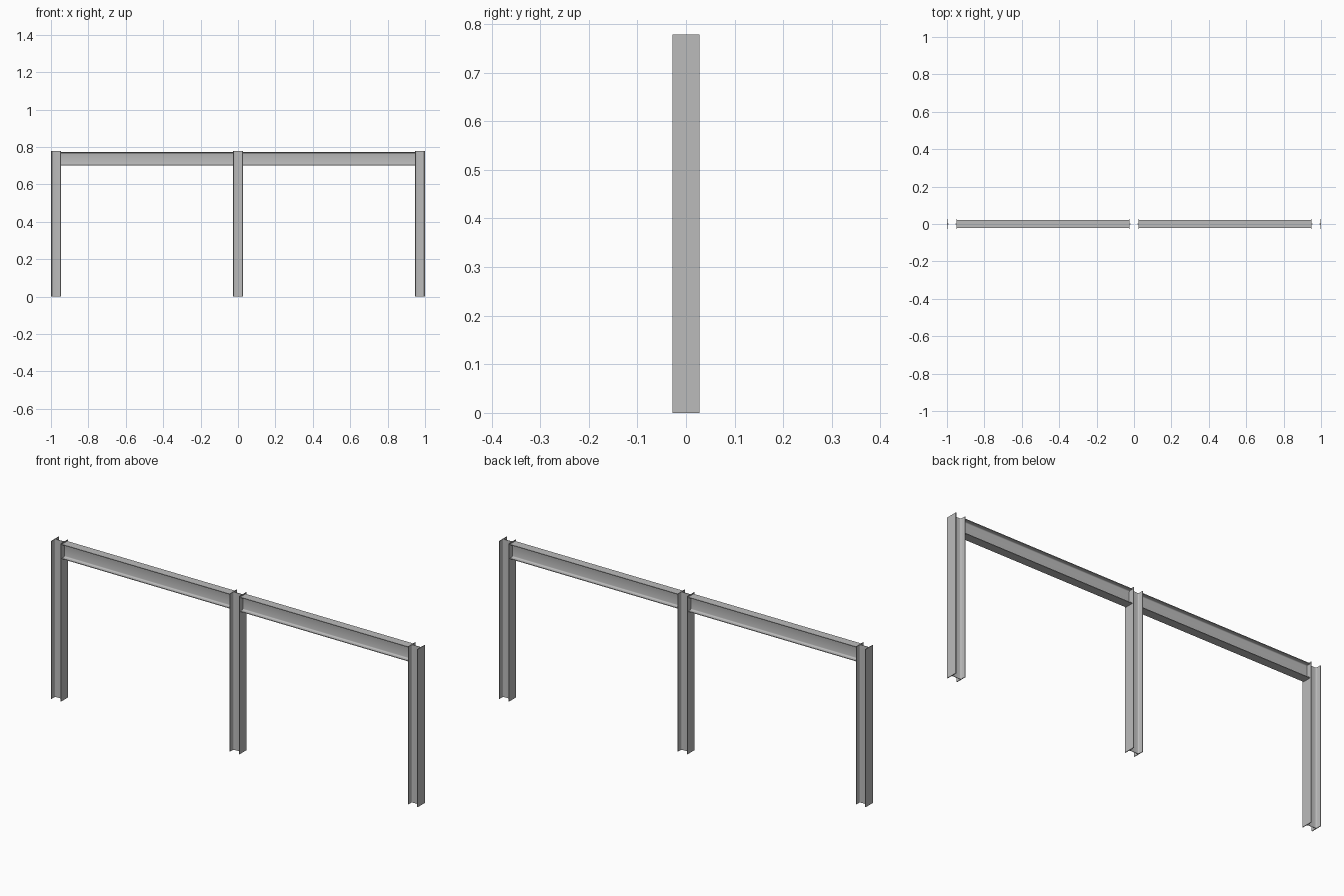
import bpy, bmesh, math
from mathutils import Matrix, Vector

cube = bpy.data.objects.get("Cube")
if cube:
    bpy.data.objects.remove(cube)

steel = bpy.data.materials.new("grey steel")
steel.use_nodes = True
colour = (0.5, 0.5, 0.5, 1)
steel.diffuse_color = colour
steel.node_tree.nodes["Principled BSDF"].inputs["Base Color"].default_value = colour


def i_profile(depth, width, flange, web, radius, steps=3):
    """Outline of an I section: depth along x, width along y, rounded roots."""
    quarter = [(depth / 2, 0), (depth / 2, width / 2), (depth / 2 - flange, width / 2)]
    cx, cy = depth / 2 - flange - radius, web / 2 + radius
    for i in range(steps + 1):
        a = math.pi / 2 * i / steps
        quarter.append((cx + radius * math.cos(a), cy - radius * math.sin(a)))
    quarter = quarter[1:]
    half = quarter + [(-x, y) for x, y in reversed(quarter)]
    return half + [(-x, -y) for x, y in half]


def rolled_section(name, profile, length, matrix):
    """Extrude a profile along local z and place it."""
    bm = bmesh.new()
    face = bm.faces.new([bm.verts.new((x, y, 0)) for x, y in profile])
    extruded = bmesh.ops.extrude_face_region(bm, geom=[face])
    top = [v for v in extruded["geom"] if isinstance(v, bmesh.types.BMVert)]
    bmesh.ops.translate(bm, verts=top, vec=Vector((0, 0, length)))
    bmesh.ops.recalc_face_normals(bm, faces=bm.faces)
    mesh = bpy.data.meshes.new(name)
    bm.to_mesh(mesh)
    bm.free()
    mesh.materials.append(steel)
    obj = bpy.data.objects.new(name, mesh)
    bpy.context.collection.objects.link(obj)
    obj.matrix_world = matrix
    bpy.ops.object.select_all(action="DESELECT")
    obj.select_set(True)
    bpy.context.view_layer.objects.active = obj
    bpy.ops.object.shade_smooth_by_angle(angle=math.radians(40))


COL_DEPTH, COL_WIDTH, COL_HEIGHT = 0.054, 0.056, 0.778
BEAM_DEPTH, BEAM_WIDTH, BEAM_MID = 0.072, 0.042, 0.737
SPACING = 1 - COL_DEPTH / 2

# Columns, flanges facing along x
column = i_profile(COL_DEPTH, COL_WIDTH, 0.0032, 0.0022, 0.005)
for name, side in (("right_column", -1), ("middle_column", 0), ("left_column", 1)):
    rolled_section(name, column, COL_HEIGHT, Matrix.Translation((side * SPACING, 0, 0)))

# Beams between the columns, web upright
beam = i_profile(BEAM_DEPTH, BEAM_WIDTH, 0.0032, 0.0022, 0.005)
for name, start in (("right_beam", COL_DEPTH / 2 - SPACING), ("left_beam", COL_DEPTH / 2)):
    lay_down = Matrix.Rotation(math.pi / 2, 4, "Y")
    rolled_section(name, beam, SPACING - COL_DEPTH,
                   Matrix.Translation((start, 0, BEAM_MID)) @ lay_down)
